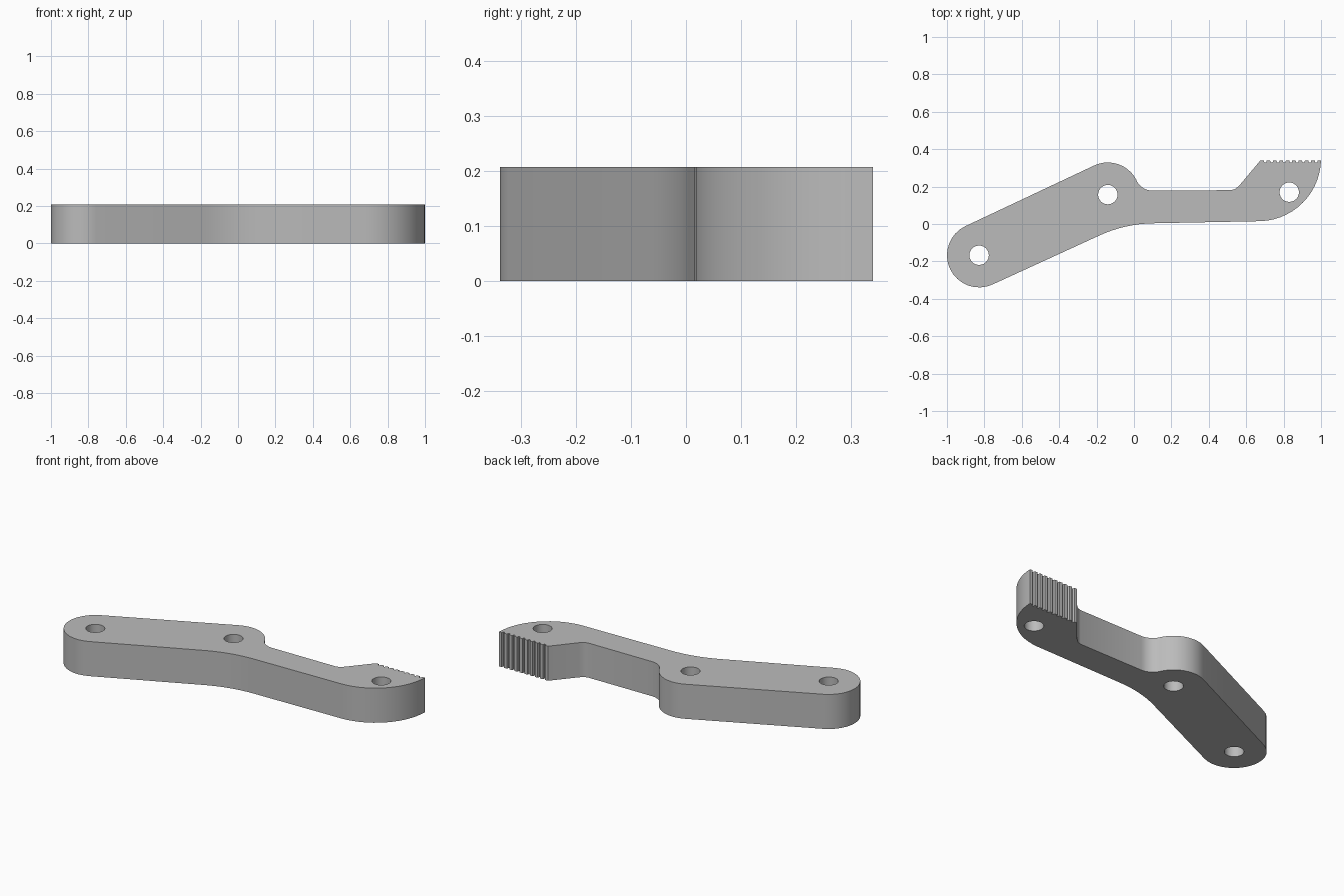
import bpy, bmesh
from math import cos, sin, radians

cube = bpy.data.objects.get("Cube")
if cube:
    bpy.data.objects.remove(cube)

THICK = 0.207
BOSS = 0.172
HOLE = 0.052
PIVOTS = [(-0.828, -0.167), (-0.14, 0.157), (0.83, 0.17)]


def arc(centre, radius, start, end, steps):
    """Points along an arc, angles in degrees."""
    angles = [radians(start + (end - start) * i / steps) for i in range(steps + 1)]
    return [(centre[0] + radius * cos(a), centre[1] + radius * sin(a)) for a in angles]


# Lower edge: rounded arm end, gentle bend, straight neck, rounded jaw
outline = arc(PIVOTS[0], BOSS, 115, 295, 16)
outline += arc((0.115, -0.716), 0.72, 115, 91, 8)
outline += arc((0.665, 0.35), 0.335, -88, -2, 14)

# Toothed jaw edge, from the tip inwards
TEETH, PITCH, TOP, ROOT = 10, 0.034, 0.34, 0.328
for i in range(TEETH):
    x = 1.0 - i * PITCH
    outline += [(x, TOP), (x - 0.018, TOP)]
    if i < TEETH - 1:
        outline += [(x - 0.021, ROOT), (x - 0.031, ROOT)]

# Jaw slope, upper neck edge, fillet and rounded middle boss
outline += [(0.565, 0.208), (0.552, 0.196), (0.538, 0.186), (0.52, 0.181)]
outline += arc((0.1, 0.274), 0.096, 270, 206, 8)
outline += arc(PIVOTS[1], BOSS, 26, 115, 10)

# Plate with three pin holes, filled flat and then extruded
bm = bmesh.new()
loops = [outline] + [arc(p, HOLE, 0, 345, 23) for p in PIVOTS]
for loop in loops:
    verts = [bm.verts.new((x, y, 0)) for x, y in loop]
    for a, b in zip(verts, verts[1:] + verts[:1]):
        bm.edges.new((a, b))
bmesh.ops.triangle_fill(bm, use_beauty=True, edges=bm.edges[:])
solid = bmesh.ops.extrude_face_region(bm, geom=bm.faces[:])
top = [g for g in solid["geom"] if isinstance(g, bmesh.types.BMVert)]
bmesh.ops.translate(bm, verts=top, vec=(0, 0, THICK))
bmesh.ops.recalc_face_normals(bm, faces=bm.faces[:])
mesh = bpy.data.meshes.new("lever_arm")
bm.to_mesh(mesh)
bm.free()

lever = bpy.data.objects.new("lever_arm", mesh)
bpy.context.collection.objects.link(lever)

# Plain grey metal
grey = bpy.data.materials.new("grey")
grey.use_nodes = True
colour = (0.5, 0.5, 0.5, 1)
grey.diffuse_color = colour
grey.node_tree.nodes["Principled BSDF"].inputs["Base Color"].default_value = colour
mesh.materials.append(grey)

bpy.ops.object.select_all(action="DESELECT")
lever.select_set(True)
bpy.context.view_layer.objects.active = lever
bpy.ops.object.shade_smooth_by_angle(angle=radians(30))
